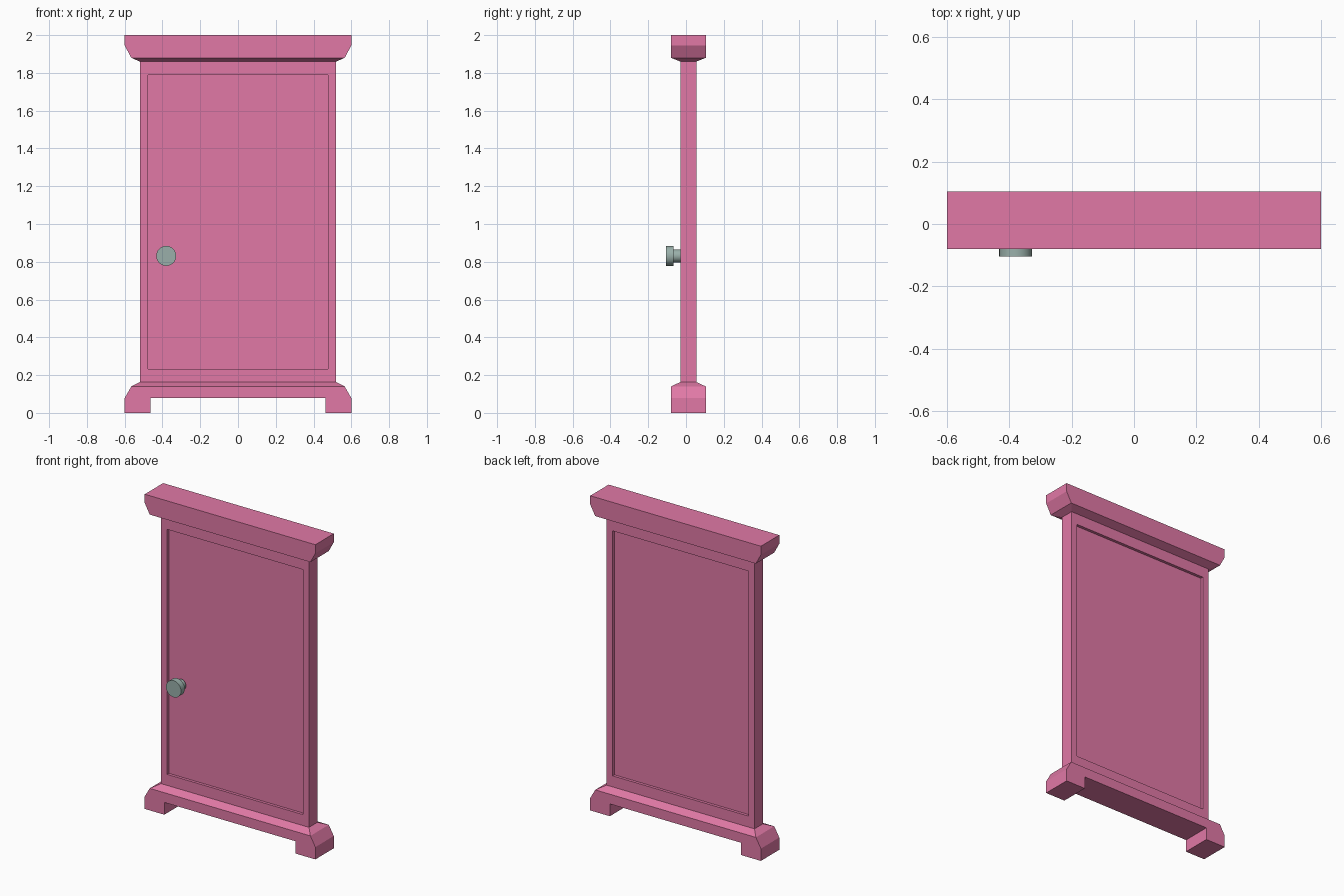
import bpy, bmesh
from mathutils import Matrix, Vector

if "Cube" in bpy.data.objects:
    bpy.data.objects.remove(bpy.data.objects["Cube"])


def material(name, color):
    m = bpy.data.materials.new(name)
    m.diffuse_color = (*color, 1)
    m.use_nodes = True
    m.node_tree.nodes["Principled BSDF"].inputs["Base Color"].default_value = m.diffuse_color
    return m


PINK = material("pink_paint", (0.75, 0.19, 0.38))
METAL = material("knob_metal", (0.32, 0.43, 0.40))


def loft(levels, bottom=False, top=False):
    """Stack of rectangles (z, half width, y front, y back) joined by side faces."""
    bm = bmesh.new()
    rings = [[bm.verts.new(p) for p in ((-w, y0, z), (w, y0, z), (w, y1, z), (-w, y1, z))]
             for z, w, y0, y1 in levels]
    for a, b in zip(rings, rings[1:]):
        for i in range(4):
            j = (i + 1) % 4
            bm.faces.new((a[i], a[j], b[j], b[i]))
    if bottom:
        bm.faces.new(rings[0][::-1])
    if top:
        bm.faces.new(rings[-1])
    bm.normal_update()
    return bm


def finish(bm, name, mat):
    mesh = bpy.data.meshes.new(name)
    bm.to_mesh(mesh)
    bm.free()
    mesh.materials.append(mat)
    obj = bpy.data.objects.new(name, mesh)
    bpy.context.collection.objects.link(obj)
    return obj


INNER = (0.52, -0.03, 0.055)
OUTER = (-0.08, 0.105)

# Door slab with a recessed panel on front and back
bm = loft([(0.163, *INNER), (1.86, *INNER)])
bm.faces.ensure_lookup_table()
panels = [f for f in bm.faces if abs(f.normal.y) > 0.9]
bmesh.ops.inset_individual(bm, faces=panels, thickness=0.06)
for f in panels:
    for v in f.verts:
        v.co.z = 0.233 if v.co.z < 1 else 1.79
for f in bmesh.ops.extrude_discrete_faces(bm, faces=panels)["faces"]:
    step = -f.normal * 0.018
    for v in f.verts:
        v.co += step
finish(bm, "door_slab", PINK)

# Crown moulding
bm = loft([(1.86, *INNER), (1.88, 0.565, *OUTER), (1.945, 0.6, *OUTER), (2, 0.6, *OUTER)], top=True)
finish(bm, "crown", PINK)

# Base moulding with a foot pulled down at each end
bm = loft([(0.078, 0.6, *OUTER), (0.14, 0.565, *OUTER), (0.163, *INNER)], bottom=True)
for x in (-0.462, 0.462):
    low = [f for f in bm.faces if f.normal.z < -0.9]
    geom = low + list({e for f in low for e in f.edges}) + list({v for f in low for v in f.verts})
    bmesh.ops.bisect_plane(bm, geom=geom, plane_co=(x, 0, 0), plane_no=(1, 0, 0))
    bm.normal_update()
feet = [f for f in bm.faces if f.normal.z < -0.9 and abs(f.calc_center_median().x) > 0.46]
for f in bmesh.ops.extrude_discrete_faces(bm, faces=feet)["faces"]:
    for v in f.verts:
        v.co.z = 0
finish(bm, "base", PINK)

# Door knob: stem and round cap
for name, radius, y0, y1 in (("knob_stem", 0.034, -0.069, -0.028), ("knob_cap", 0.053, -0.105, -0.067)):
    bm = bmesh.new()
    place = Matrix.Translation(Vector((-0.38, (y0 + y1) / 2, 0.831))) @ Matrix.Rotation(1.5707963, 4, "X")
    bmesh.ops.create_cone(bm, cap_ends=True, segments=24, radius1=radius, radius2=radius,
                          depth=y1 - y0, matrix=place)
    obj = finish(bm, name, METAL)
    bpy.context.view_layer.objects.active = obj
    obj.select_set(True)
    bpy.ops.object.shade_smooth_by_angle()
    obj.select_set(False)
